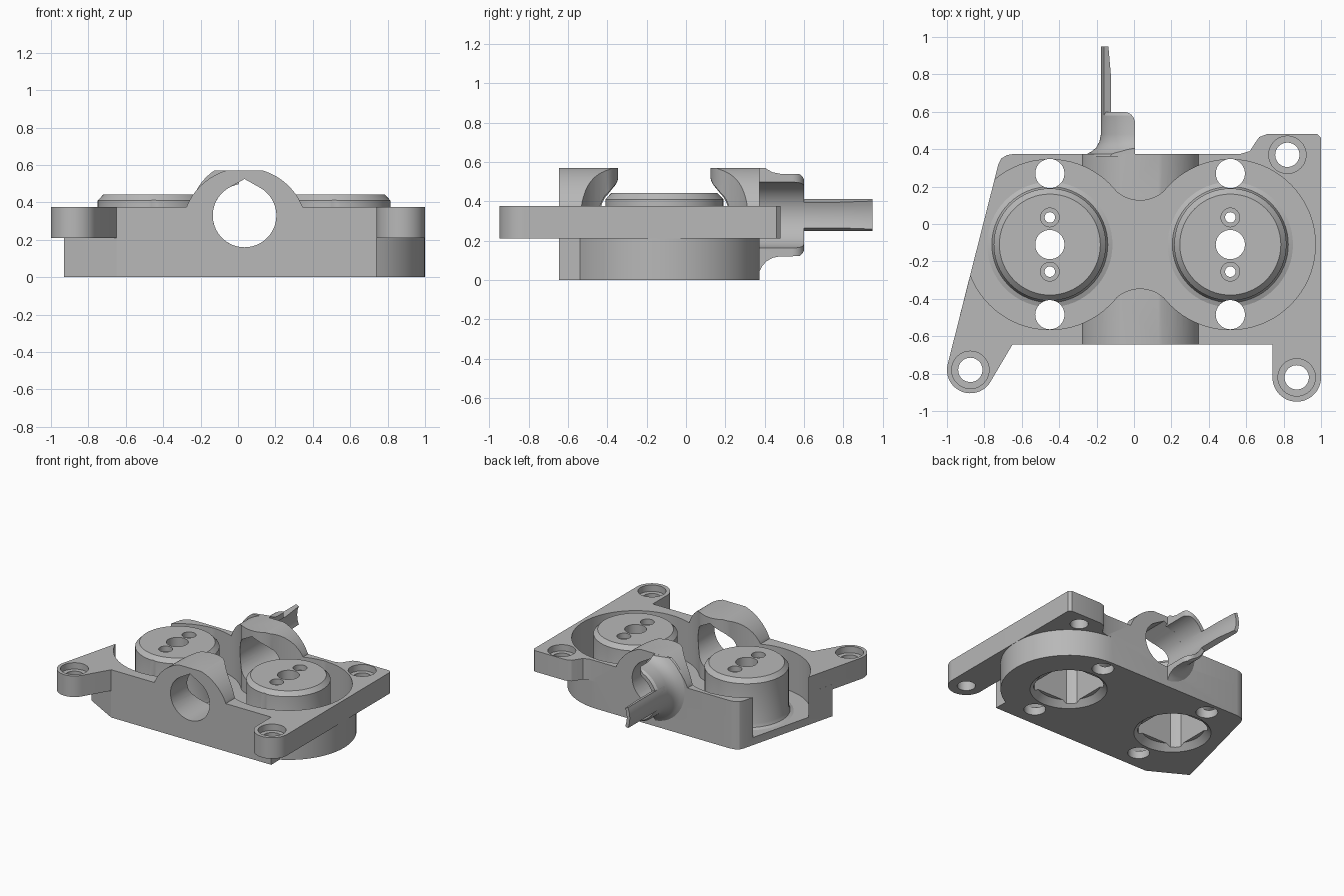
import bpy, bmesh
from math import sin, cos, radians, pi
from mathutils import Matrix

cube = bpy.data.objects.get("Cube")
if cube:
    bpy.data.objects.remove(cube, do_unlink=True)

grey = bpy.data.materials.new("plain_grey")
grey.use_nodes = True
grey.diffuse_color = (0.48, 0.48, 0.48, 1)
grey.node_tree.nodes["Principled BSDF"].inputs["Base Color"].default_value = (0.48, 0.48, 0.48, 1)


def finish(name, bm):
    bmesh.ops.recalc_face_normals(bm, faces=bm.faces)
    mesh = bpy.data.meshes.new(name)
    bm.to_mesh(mesh)
    bm.free()
    mesh.materials.append(grey)
    ob = bpy.data.objects.new(name, mesh)
    bpy.context.collection.objects.link(ob)
    return ob


def arc(cx, cy, r, a0, a1, n=24):
    angles = [radians(a0 + (a1 - a0) * i / n) for i in range(n + 1)]
    return [(cx + r * cos(a), cy + r * sin(a)) for a in angles]


def prism(name, pts, lo, hi, axis="z"):
    """Extrude a flat outline along z, or an x-z outline along y."""
    bm = bmesh.new()
    place = (lambda p, h: (p[0], p[1], h)) if axis == "z" else (lambda p, h: (p[0], h, p[1]))
    rings = [[bm.verts.new(place(p, h)) for p in pts] for h in (lo, hi)]
    for ring in rings:
        bm.faces.new(ring)
    for i in range(len(pts)):
        j = (i + 1) % len(pts)
        bm.faces.new((rings[0][i], rings[0][j], rings[1][j], rings[1][i]))
    return finish(name, bm)


def lathe(name, profile, centre, axis="z", a0=0, a1=360, n=64):
    """Turn a closed (radius, height) loop round an axis."""
    bm = bmesh.new()
    full = a1 - a0 == 360
    rings = []
    for i in range(n if full else n + 1):
        a = radians(a0 + (a1 - a0) * i / n)
        ring = []
        for r, h in profile:
            u, v = centre[0] + r * cos(a), centre[1] + r * sin(a)
            ring.append(bm.verts.new((u, v, h) if axis == "z" else (u, h, v)))
        rings.append(ring)
    for i in range(n):
        p, q = rings[i], rings[(i + 1) % len(rings)]
        for k in range(len(profile)):
            m = (k + 1) % len(profile)
            bm.faces.new((p[k], p[m], q[m], q[k]))
    if not full:
        bm.faces.new(rings[0])
        bm.faces.new(rings[-1])
    return finish(name, bm)


def drill(x, y, r, lo, hi, r_top=None):
    bm = bmesh.new()
    bmesh.ops.create_cone(bm, cap_ends=True, segments=40, radius1=r, radius2=r_top or r,
                          depth=hi - lo, matrix=Matrix.Translation((x, y, (lo + hi) / 2)))
    return finish("cutter", bm)


def combine(ob, others, operation="DIFFERENCE"):
    """Apply booleans to ob and discard the helper objects."""
    bpy.context.view_layer.objects.active = ob
    for other in others:
        mod = ob.modifiers.new("bool", "BOOLEAN")
        mod.object, mod.operation, mod.solver = other, operation, "EXACT"
        bpy.ops.object.modifier_apply(modifier=mod.name)
        bpy.data.objects.remove(other, do_unlink=True)


POSTS = (("right_post", -0.45), ("left_post", 0.515))
PY = -0.11
BX, BZ, BR = 0.035, 0.33, 0.17
back_corner = [(-0.64, 0.375), (-0.68, 0.368), (-0.71, 0.35), (-0.725, 0.32)]

# Lower block and the upper plate with its three mounting ears
base = [(-0.65, -0.645), (0.74, -0.645)] + arc(0.515, PY, 0.485, -62.4, 90) + back_corner + [(-0.931, -0.49)]
plate = [(-0.65, -0.645), (0.74, -0.645)] + arc(0.87, -0.82, 0.13, 180, 360)
plate += [(1.0, 0.46), (0.98, 0.48), (0.71, 0.48), (0.67, 0.465), (0.645, 0.43), (0.62, 0.39), (0.57, 0.375)]
plate += back_corner + arc(-0.875, -0.78, 0.125, 166, 330)
body = prism("housing_body", base, 0, 0.25)
saddle = [(-0.283, 0.23)] + [p for p in arc(BX, 0.25, 0.335, 158, 107, 14)]
saddle += arc(BX, 0.25, 0.335, 73, 22, 14) + [(0.353, 0.23)]
combine(body, [prism("plate", plate, 0.21, 0.375),
               prism("saddle", saddle, -0.645, 0.375, "y")], "UNION")

# Pocket: two circles blended at the waist
T = 41.4
pocket = arc(-0.45, PY, 0.455, T, 360 - T, 56) + arc(0.0325, -0.535, 0.19, 180 - T, T, 16)[1:-1]
pocket += arc(0.515, PY, 0.455, 180 + T, 540 - T, 56) + arc(0.0325, 0.315, 0.19, -T, T - 180, 16)[1:-1]
bore = arc(BX, BZ, BR, 119, 421, 48) + [(BX, 0.525)]
cuts = [prism("cutter", pocket, 0.06, 1), prism("cutter", bore, -1, 1, "y")]

# Ear holes with counterbores
for x, y in ((-0.875, -0.78), (0.87, -0.82), (0.82, 0.37)):
    cuts += [drill(x, y, 0.065, -0.1, 1), drill(x, y, 0.1, 0.325, 1)]


def post_cuts(cx):
    """Fixing holes and the hollow underside below one post."""
    hollow = []
    for x, y in arc(0, 0, 0.25, 0, 351, 39):
        hollow.append((cx + max(-0.2, min(0.2, x)), PY + max(-0.2, min(0.2, y))))
    return [drill(cx, 0.27, 0.078, -0.1, 1), drill(cx, -0.485, 0.078, -0.1, 1),
            prism("cutter", hollow, -0.1, 0.33), drill(cx, PY, 0.285, -0.01, 0.045, 0.23)]


for name, cx in POSTS:
    cuts += post_cuts(cx)
combine(body, cuts)

# Chamfered posts with a centre hole and two screw holes
post_profile = [(0.078, 0.05), (0.335, 0.05), (0.335, 0.06), (0.31, 0.07), (0.3, 0.095),
                (0.3, 0.41), (0.27, 0.442), (0.078, 0.442)]
parts = [body]
for name, cx in POSTS:
    post = lathe(name, post_profile, (cx, PY))
    holes = post_cuts(cx)
    for side in (-1, 1):
        y = PY + side * 0.145
        holes += [drill(cx, y, 0.028, 0.2, 1), drill(cx, y, 0.05, 0.4, 1)]
    combine(post, holes)
    parts.append(post)

# Flared half-tube spout on the back
spout = lathe("back_spout", [(BR, 0.36), (0.29, 0.36), (0.285, 0.375), (0.262, 0.388), (0.238, 0.408),
                             (0.22, 0.44), (0.212, 0.48), (0.212, 0.58), (0.2, 0.6), (BR, 0.6)],
              (BX, BZ), "y")
keep = [(-0.5, 0.3), (0.005, 0.3)] + arc(-0.055, 0.54, 0.06, 0, 90, 8) + [(-0.5, 0.6)]
combine(spout, [prism("keep", keep, 0, 0.57)], "INTERSECT")
parts.append(spout)

# Long curved tongue leaving the spout
parts.append(lathe("spout_tongue", [(BR, 0.5), (0.212, 0.5), (0.212, 0.95), (0.186, 0.95), (BR, 0.78)],
                   (BX, BZ), "y", 157.5, 202.5, 8))

# Smooth shading with sharp edges kept
for ob in parts:
    bpy.ops.object.select_all(action="DESELECT")
    ob.select_set(True)
    bpy.context.view_layer.objects.active = ob
    bpy.ops.object.shade_smooth_by_angle(angle=pi / 7)
